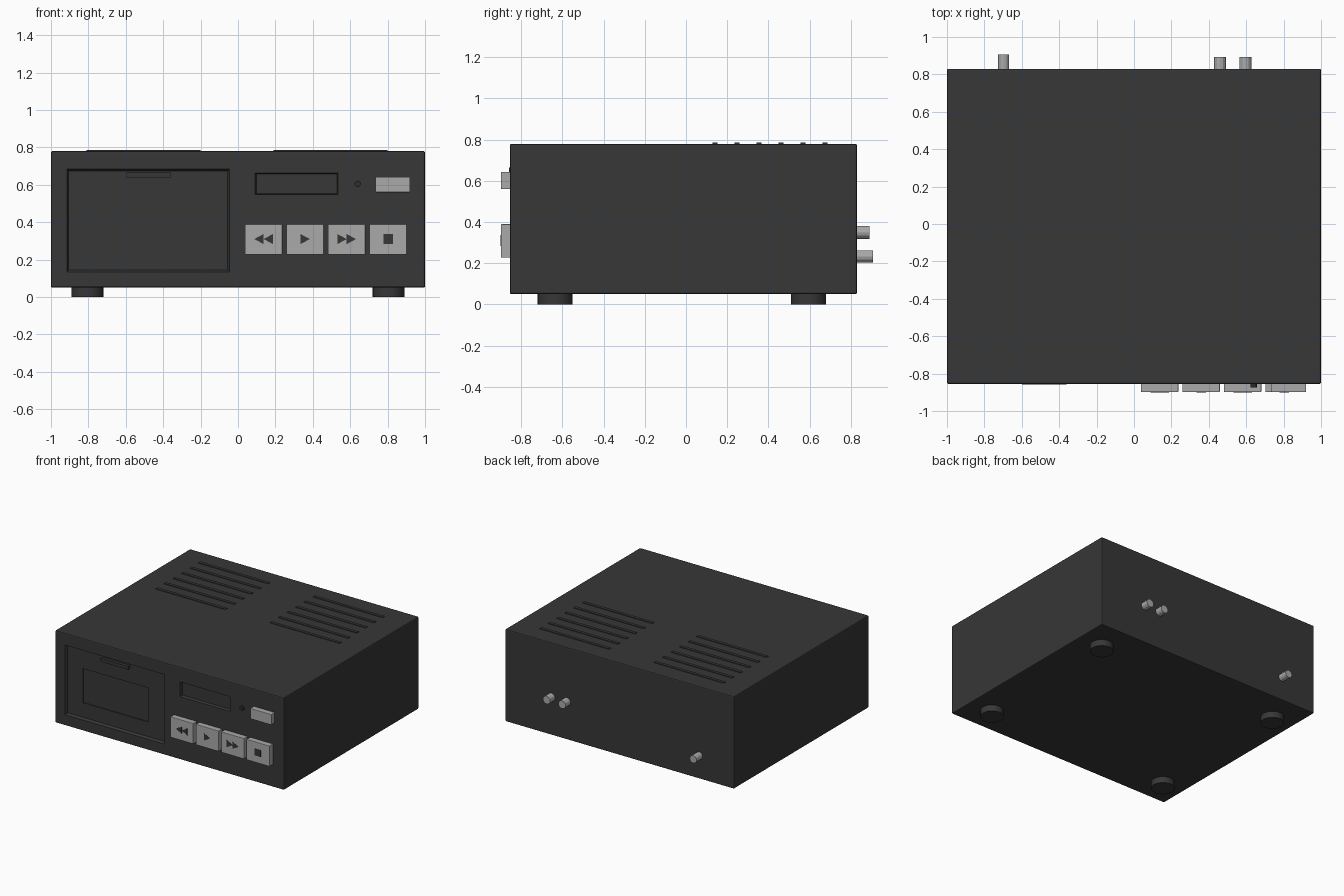
import bpy
import bmesh
from math import pi
from mathutils import Matrix, Vector

cube = bpy.data.objects.get("Cube")
if cube:
    bpy.data.objects.remove(cube, do_unlink=True)

FRONT, BACK, BASE, TOP = -0.855, 0.83, 0.05, 0.78


def material(name, value):
    m = bpy.data.materials.new(name)
    m.use_nodes = True
    color = (value, value, value, 1)
    m.diffuse_color = color
    m.node_tree.nodes["Principled BSDF"].inputs["Base Color"].default_value = color
    return m


charcoal = material("charcoal", 0.038)
lens_black = material("lens black", 0.025)
silver = material("silver grey", 0.40)


def make(name, bm, mat):
    bmesh.ops.recalc_face_normals(bm, faces=bm.faces)
    mesh = bpy.data.meshes.new(name)
    bm.to_mesh(mesh)
    bm.free()
    mesh.materials.append(mat)
    ob = bpy.data.objects.new(name, mesh)
    bpy.context.collection.objects.link(ob)
    return ob


def box(name, x, y, z, mat, bevel=0.0):
    """Box from (low, high) pairs on each axis."""
    bm = bmesh.new()
    bmesh.ops.create_cube(bm, size=1)
    for v in bm.verts:
        v.co = Vector([(a + b) / 2 + c * (b - a) for c, (a, b) in zip(v.co, (x, y, z))])
    if bevel:
        bmesh.ops.bevel(bm, geom=bm.edges[:], offset=bevel, segments=2,
                        profile=0.5, affect='EDGES')
    return make(name, bm, mat)


def cylinder(name, center, radius, depth, mat, sides=24, along_y=False):
    bm = bmesh.new()
    spin = Matrix.Rotation(pi / 2, 4, 'X') if along_y else Matrix()
    bmesh.ops.create_cone(bm, cap_ends=True, segments=sides, radius1=radius,
                          radius2=radius, depth=depth,
                          matrix=Matrix.Translation(center) @ spin)
    return make(name, bm, mat)


def plate(name, outline, y, mat, thickness=0.003):
    """Thin front-facing plate from an (x, z) outline."""
    bm = bmesh.new()
    face = bm.faces.new([bm.verts.new((px, y, pz)) for px, pz in outline])
    ext = bmesh.ops.extrude_face_region(bm, geom=[face])
    for v in ext["geom"]:
        if isinstance(v, bmesh.types.BMVert):
            v.co.y -= thickness
    return make(name, bm, mat)


def recess(target, x, z, y, depth, slope):
    """Cut a pocket with sloping walls into the front of the target."""
    cutter = box("recess_cutter", x, (y - depth, y + depth), z, charcoal)
    cx, cz = sum(x) / 2, sum(z) / 2
    for v in cutter.data.vertices:
        s = -1 if v.co.y > y else 1
        v.co.x += s * slope * (1 if v.co.x > cx else -1)
        v.co.z += s * slope * (1 if v.co.z > cz else -1)
    cutter.hide_render = True
    mod = target.modifiers.new("recess", 'BOOLEAN')
    mod.object, mod.operation, mod.solver = cutter, 'DIFFERENCE', 'EXACT'
    bpy.context.view_layer.objects.active = target
    bpy.ops.object.modifier_apply(modifier=mod.name)
    bpy.data.objects.remove(cutter, do_unlink=True)


# Case with the door pocket, its window and the counter display
case = box("case", (-1, 1), (FRONT, BACK), (BASE, TOP), charcoal, 0.008)
recess(case, (-0.915, -0.045), (0.135, 0.685), FRONT, 0.02, 0.01)
recess(case, (-0.77, -0.20), (0.26, 0.53), FRONT + 0.02, 0.008, 0.0)
recess(case, (0.092, 0.535), (0.547, 0.663), FRONT, 0.02, 0.006)

# Finger tab at the top of the door
box("door_tab", (-0.60, -0.36), (FRONT - 0.004, FRONT + 0.022), (0.64, 0.665), charcoal)

# Ventilation ribs on the top
for side, x in (("right", (-0.81, -0.20)), ("left", (0.19, 0.80))):
    for i in range(6):
        y = 0.14 + i * 0.107
        box(f"vent_rib_{side}_{i + 1}", x, (y - 0.012, y + 0.012),
            (TOP - 0.01, TOP + 0.005), charcoal)

# Feet
for side, x in (("left", 0.805), ("right", -0.805)):
    for end, y in (("front", -0.635), ("back", 0.595)):
        foot = cylinder(f"foot_{end}_{side}", (x, y, 0.03), 0.085, 0.06, charcoal, 32)
        with bpy.context.temp_override(object=foot, active_object=foot,
                                       selected_objects=[foot],
                                       selected_editable_objects=[foot]):
            bpy.ops.object.shade_smooth_by_angle()

# Push buttons
KEY_FACE = -0.898
KEYS = [0.137, 0.359, 0.581, 0.803]
for name, x in zip(("rewind", "play", "forward", "stop"), KEYS):
    box(f"{name}_button", (x - 0.1, x + 0.1), (KEY_FACE, FRONT + 0.01),
        (0.227, 0.39), silver, 0.003)
box("power_button", (0.735, 0.92), (KEY_FACE, FRONT + 0.01), (0.56, 0.643), silver, 0.003)


# Button symbols
def triangle(name, x, direction):
    plate(name, [(x - 0.025 * direction, 0.283), (x - 0.025 * direction, 0.337),
                 (x + 0.025 * direction, 0.31)], KEY_FACE, charcoal)


for i, dx in enumerate((-0.025, 0.025)):
    triangle(f"rewind_symbol_{i + 1}", KEYS[0] + dx, -1)
    triangle(f"forward_symbol_{i + 1}", KEYS[2] + dx, 1)
triangle("play_symbol", KEYS[1], 1)
s = KEYS[3]
plate("stop_symbol", [(s - 0.026, 0.284), (s + 0.026, 0.284),
                      (s + 0.026, 0.336), (s - 0.026, 0.336)], KEY_FACE, charcoal)

# Indicator light
cylinder("indicator_light", (0.64, FRONT - 0.003, 0.605), 0.017, 0.03,
         lens_black, 16, True)

# Rear sockets
for name, x, z, r, end in (("audio_socket_left", 0.595, 0.35, 0.032, 0.892),
                           ("audio_socket_right", 0.46, 0.35, 0.032, 0.892),
                           ("power_socket", -0.697, 0.233, 0.03, 0.907)):
    cylinder(name, (x, (BACK - 0.01 + end) / 2, z), r, end - BACK + 0.01,
             silver, 12, True)
